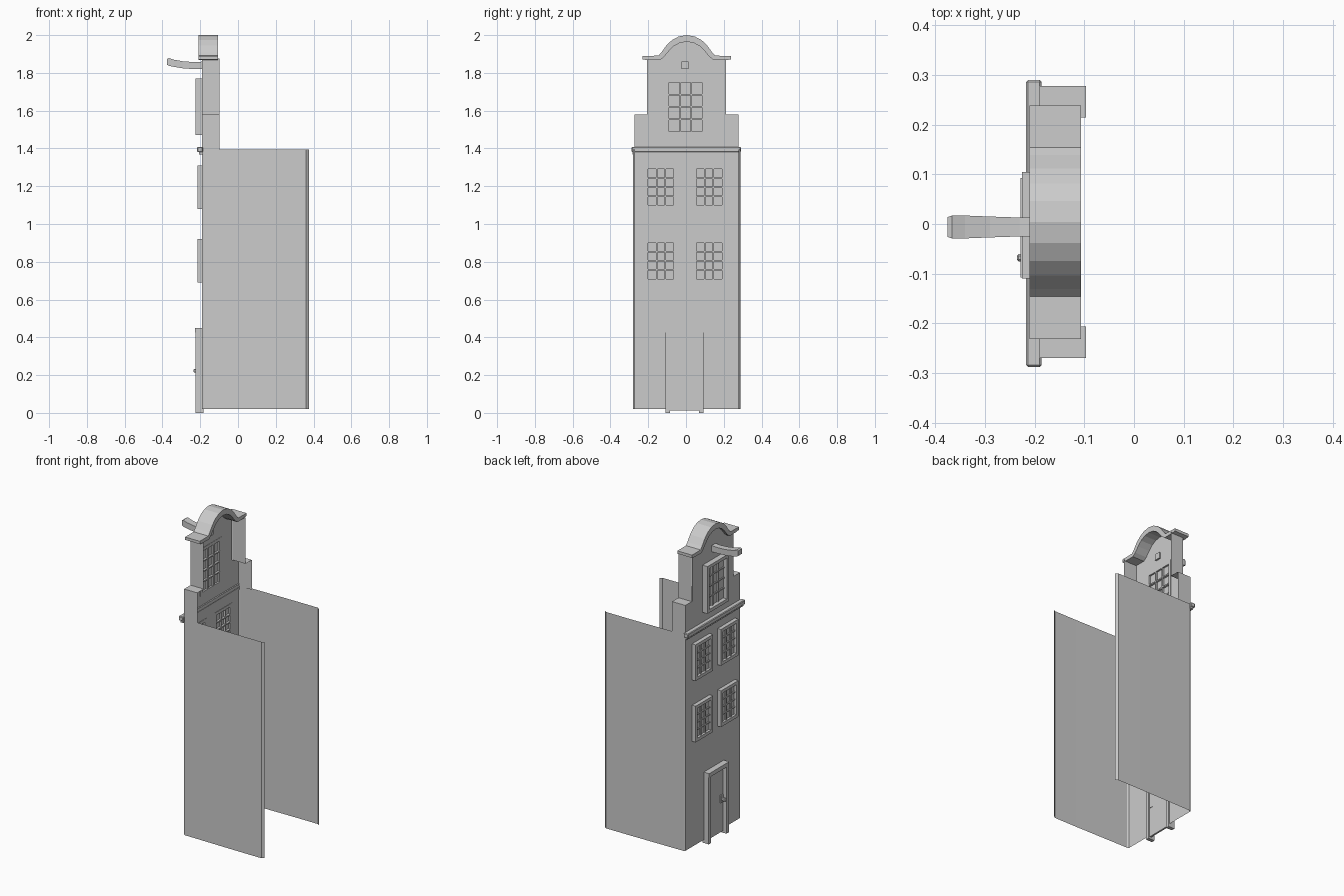
import bpy, bmesh
from mathutils import Vector

if "Cube" in bpy.data.objects:
    bpy.data.objects.remove(bpy.data.objects["Cube"])

WALL = -0.19   # x of the facade sheet (it faces -x)
CY = 0.004     # y of the house's centre line


def finish(bm, name, bevel=0):
    bmesh.ops.remove_doubles(bm, verts=bm.verts, dist=1e-5)
    bmesh.ops.recalc_face_normals(bm, faces=bm.faces)
    me = bpy.data.meshes.new(name)
    bm.to_mesh(me)
    bm.free()
    ob = bpy.data.objects.new(name, me)
    bpy.context.collection.objects.link(ob)
    if bevel:
        m = ob.modifiers.new("bevel", 'BEVEL')
        m.width, m.segments = bevel, 1
    return ob


def add_box(bm, x, y, z):
    vs = bmesh.ops.create_cube(bm, size=1)['verts']
    for v in vs:
        v.co = Vector([(r[0] + r[1]) / 2 + c * (r[1] - r[0])
                       for r, c in zip((x, y, z), v.co)])


def box(name, x, y, z, bevel=0):
    bm = bmesh.new()
    add_box(bm, x, y, z)
    return finish(bm, name, bevel)


def strip(name, a, b):
    """Open sheet between two matching lines of points."""
    bm = bmesh.new()
    va, vb = [bm.verts.new(p) for p in a], [bm.verts.new(p) for p in b]
    for i in range(len(a) - 1):
        bm.faces.new((va[i], va[i + 1], vb[i + 1], vb[i]))
    return finish(bm, name)


# window openings: y range, z range, front of frame
windows = {
    "gable_window": ((-.09, .085), (1.49, 1.75), -.225),
    "window_upper_left": ((.055, .19), (1.10, 1.29), -.215),
    "window_upper_right": ((-.2, -.065), (1.10, 1.29), -.215),
    "window_lower_left": ((.055, .19), (.71, .90), -.215),
    "window_lower_right": ((-.2, -.065), (.71, .90), -.215),
}

# facade sheet with openings, built from a grid of cells
ys = [-.272, -.207, -.2, -.09, -.065, .055, .085, .19, .213, .278]
zs = [.02, .71, .90, 1.10, 1.29, 1.49, 1.58, 1.75, 1.88]
bm = bmesh.new()
for y0, y1 in zip(ys, ys[1:]):
    for z0, z1 in zip(zs, zs[1:]):
        y, z = (y0 + y1) / 2, (z0 + z1) / 2
        hole = any(a[0] < y < a[1] and b[0] < z < b[1] for a, b, _ in windows.values())
        if hole or (z > 1.58 and abs(y - CY) > .21):
            continue
        bm.faces.new([bm.verts.new((WALL, *p)) for p in
                      ((y0, z0), (y0, z1), (y1, z1), (y1, z0))])
finish(bm, "facade")

# window frames, glazing bars and panes
for name, ((y0, y1), (z0, z1), front) in windows.items():
    w, d = .020, .002
    bm = bmesh.new()
    fx = (front, WALL + d)
    add_box(bm, fx, (y0 - w, y0), (z0 - w, z1 + w))
    add_box(bm, fx, (y1, y1 + w), (z0 - w, z1 + w))
    add_box(bm, fx, (y0, y1), (z1, z1 + w))
    add_box(bm, fx, (y0, y1), (z0 - w, z0))
    for i in (1, 2):
        y = y0 + (y1 - y0) * i / 3
        add_box(bm, (-.208, -.188), (y - .004, y + .004), (z0, z1))
    for i in (1, 2, 3):
        z = z0 + (z1 - z0) * i / 4
        add_box(bm, (-.206, -.186), (y0, y1), (z - .004, z + .004))
    finish(bm, name)
    strip(name + "_pane", [(-.199, y0, z0), (-.199, y0, z1)],
          [(-.199, y1, z0), (-.199, y1, z1)])

# side walls and stepped gable returns, mirrored about the centre line
side_path = [(WALL, .274), (-.18, .28), (.2, .284), (.36, .284), (.375, .273)]
return_path = [(.274, 1.39), (.274, 1.58), (.21, 1.58), (.21, 1.875)]
for s, side in ((1, "left"), (-1, "right")):
    strip("side_wall_" + side, [(x, CY + s * y, .02) for x, y in side_path],
          [(x, CY + s * y, 1.395) for x, y in side_path])
    strip("gable_return_" + side, [(WALL, CY + s * y, z) for y, z in return_path],
          [(-.097, CY + s * y, z) for y, z in return_path])

# arched crown moulding and the wall filling it
outer = [(.235, 1.872), (.235, 1.89), (.15, 1.891), (.135, 1.908), (.108, 1.945),
         (.078, 1.974), (.042, 1.993), (0, 2.0)]
inner = [(.21, 1.868), (.21, 1.868), (.142, 1.868), (.12, 1.885), (.095, 1.915),
         (.068, 1.942), (.036, 1.959), (0, 1.965)]
full = lambda h: h + [(-y, z) for y, z in h[-2::-1]]
fo, fi = full(outer), full(inner)
bm = bmesh.new()
for (a, b, c, d) in zip(fo, fo[1:], fi[1:], fi):
    quad = [p for i, p in enumerate((a, b, c, d)) if p not in (a, b, c, d)[:i]]
    for x in (-.21, -.107):
        bm.faces.new([bm.verts.new((x, CY + y, z)) for y, z in quad])
for line in (fo, fi):
    for (a, b) in zip(line, line[1:]):
        if a != b:
            bm.faces.new([bm.verts.new((x, CY + p[0], p[1])) for x, p in
                          ((-.21, a), (-.107, a), (-.107, b), (-.21, b))])
for i in (0, -1):
    bm.faces.new([bm.verts.new((x, CY + p[0], p[1])) for x, p in
                  ((-.21, fo[i]), (-.107, fo[i]), (-.107, fi[i]), (-.21, fi[i]))])
finish(bm, "gable_crown")
bm = bmesh.new()
bm.faces.new([bm.verts.new((WALL, CY + y, z)) for y, z in fi[2:-2]])
finish(bm, "gable_arch_wall")

# string course across the facade, with a smaller moulding under it
box("string_course", (-.217, -.186), (-.288, .29), (1.38, 1.408), .004)
box("string_course_lower", (-.207, -.186), (-.282, .284), (1.368, 1.382))

# curved hoist beam, passing through the gable wall
bm = bmesh.new()
rings = []
for x, z0, z1, w in ((-.18, 1.821, 1.86, .019), (-.23, 1.82, 1.857, .019),
                     (-.29, 1.824, 1.861, .021), (-.34, 1.832, 1.87, .023),
                     (-.366, 1.838, 1.879, .023), (-.375, 1.842, 1.874, .02)):
    yc = -.006
    rings.append([bm.verts.new(p) for p in ((x, yc - w, z0), (x, yc + w, z0),
                                            (x, yc + w, z1), (x, yc - w, z1))])
for a, b in zip(rings, rings[1:]):
    for i in range(4):
        bm.faces.new((a[i], a[i - 1], b[i - 1], b[i]))
bm.faces.new(rings[0])
bm.faces.new(rings[-1])
finish(bm, "hoist_beam")

# door, surround and handle
bm = bmesh.new()
add_box(bm, (-.225, -.182), (-.108, -.085), (0, .425))
add_box(bm, (-.225, -.182), (.07, .093), (0, .425))
add_box(bm, (-.228, -.188), (-.108, .093), (.425, .45))
finish(bm, "door_surround")
box("door", (-.2, -.189), (-.085, .07), (.012, .425))
box("handle_plate", (-.207, -.186), (-.08, -.058), (.2, .248))
box("door_knob", (-.236, -.2), (-.075, -.06), (.213, .233), .004)
